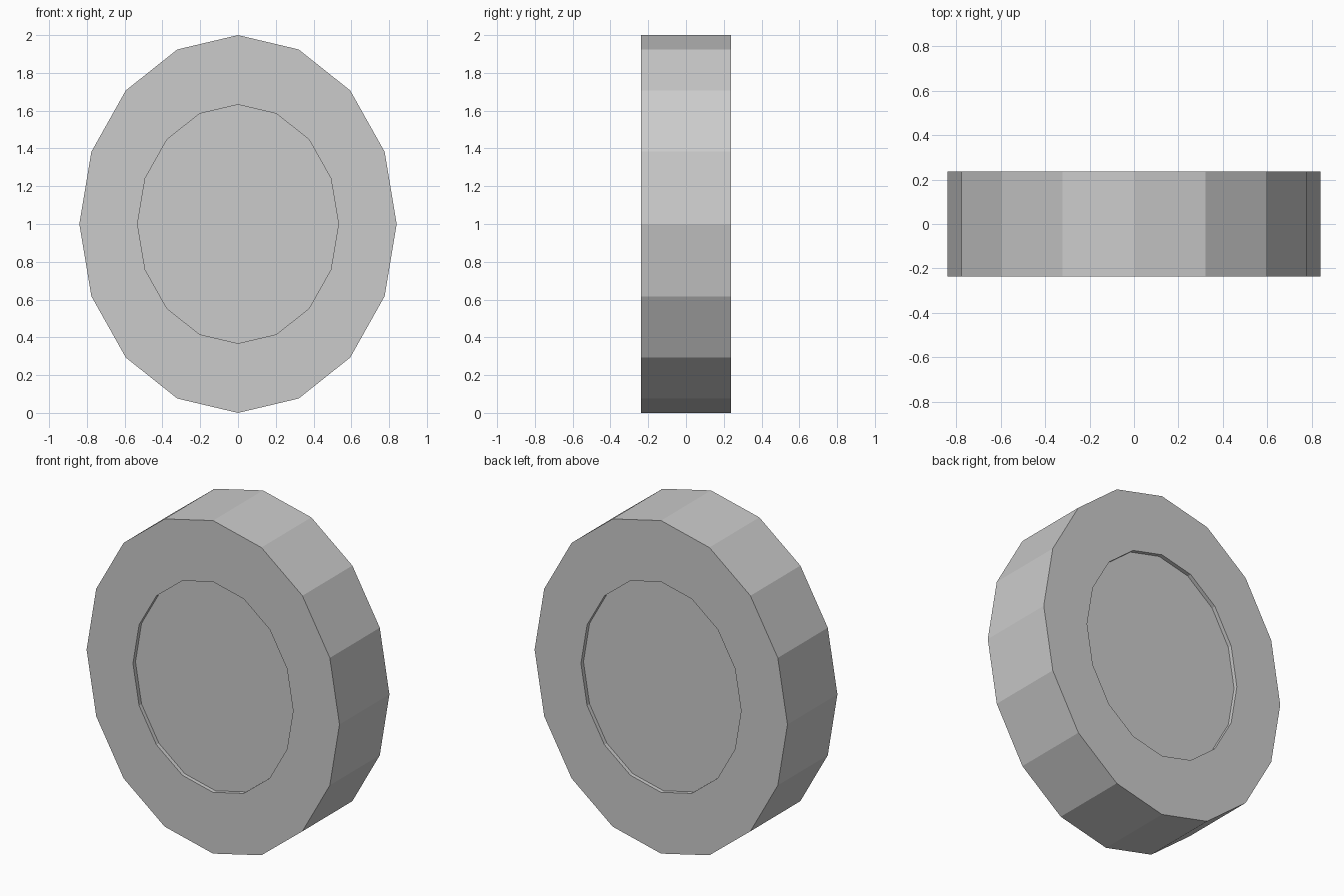
import bpy, bmesh
from math import sin, cos, pi

if "Cube" in bpy.data.objects:
    bpy.data.objects.remove(bpy.data.objects["Cube"])

SIDES = 16
HALF = 0.237      # half thickness
RECESS = 0.024    # depth of the sunken face on both sides
OUTER = (0.84, 1.0)
INNER = (0.532, 0.632)

bm = bmesh.new()


def loop(radii, y):
    return [bm.verts.new((radii[0] * sin(2 * pi * i / SIDES), y,
                          1.0 + radii[1] * cos(2 * pi * i / SIDES)))
            for i in range(SIDES)]


# Oval loops from the front recess, around the rim, to the back recess
loops = [loop(INNER, -HALF + RECESS), loop(INNER, -HALF), loop(OUTER, -HALF),
         loop(OUTER, HALF), loop(INNER, HALF), loop(INNER, HALF - RECESS)]
for a, b in zip(loops, loops[1:]):
    for i in range(SIDES):
        j = (i + 1) % SIDES
        bm.faces.new((a[i], a[j], b[j], b[i]))

# Sunken front and back faces
bm.faces.new(loops[0])
bm.faces.new(loops[-1])
bmesh.ops.recalc_face_normals(bm, faces=bm.faces[:])

mesh = bpy.data.meshes.new("oval_disc")
bm.to_mesh(mesh)
bm.free()
bpy.context.collection.objects.link(bpy.data.objects.new("oval_disc", mesh))
